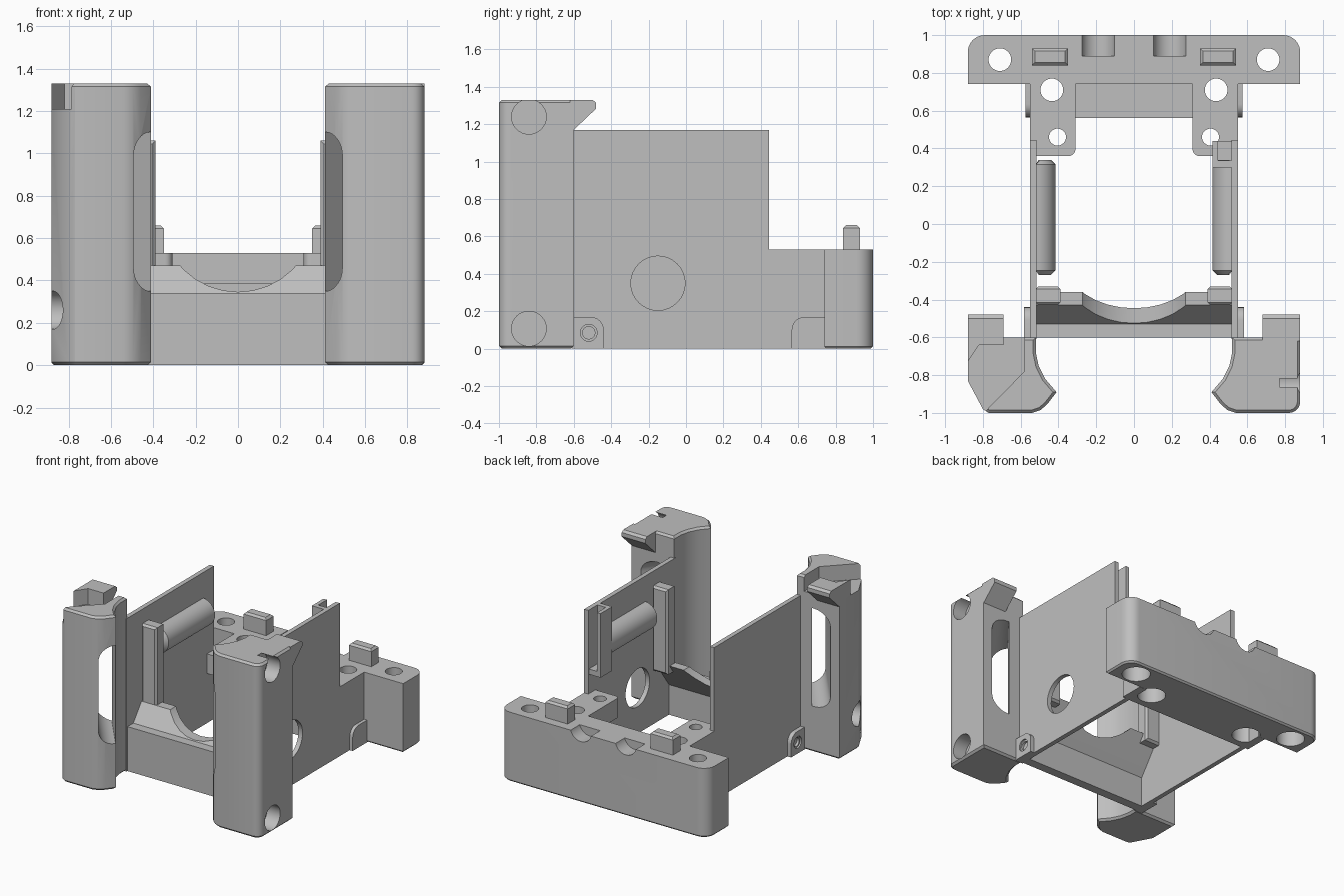
import bpy, bmesh, math
from mathutils import Vector, Matrix

if "Cube" in bpy.data.objects:
    bpy.data.objects.remove(bpy.data.objects["Cube"], do_unlink=True)

grey = bpy.data.materials.new("plain grey")
grey.use_nodes = True
COLOUR = (0.52, 0.52, 0.52, 1)
grey.diffuse_color = COLOUR
grey.node_tree.nodes["Principled BSDF"].inputs["Base Color"].default_value = COLOUR


def prism(name, pts, lo, hi, axis="z", bevel=0, rims=(0, 1)):
    """Extrude a 2D outline: axis z uses (x, y), x uses (y, z), y uses (x, z). Rims 0 (low) and 1 (high) are chamfered."""
    place = {"z": lambda a, b, c: (a, b, c),
             "x": lambda a, b, c: (c, a, b),
             "y": lambda a, b, c: (a, c, b)}[axis]
    bm = bmesh.new()
    face = bm.faces.new([bm.verts.new(place(a, b, lo)) for a, b in pts])
    low_rim = list(face.edges)
    ext = bmesh.ops.extrude_face_region(bm, geom=[face])
    high_rim = [e for e in ext["geom"] if isinstance(e, bmesh.types.BMEdge)]
    move = Vector(place(0, 0, hi - lo))
    bmesh.ops.translate(bm, vec=move, verts=[v for v in ext["geom"] if isinstance(v, bmesh.types.BMVert)])
    bmesh.ops.recalc_face_normals(bm, faces=bm.faces)
    if bevel:
        edges = [e for i in rims for e in (low_rim, high_rim)[i]]
        bmesh.ops.bevel(bm, geom=edges, offset=bevel, segments=1, affect="EDGES", profile=0.5)
    mesh = bpy.data.meshes.new(name)
    bm.to_mesh(mesh)
    bm.free()
    ob = bpy.data.objects.new(name, mesh)
    bpy.context.collection.objects.link(ob)
    mesh.materials.append(grey)
    return ob


def box(name, x, y, z, bevel=0, rims=(0, 1)):
    return prism(name, [(x[0], y[0]), (x[1], y[0]), (x[1], y[1]), (x[0], y[1])], *z, bevel=bevel, rims=rims)


def arc(cx, cy, r, start, end, n=10):
    angles = [math.radians(start + (end - start) * i / n) for i in range(n + 1)]
    return [(cx + r * math.cos(a), cy + r * math.sin(a)) for a in angles]


def rod(cx, cy, r, lo, hi, axis="z"):
    return prism("cutter", arc(cx, cy, r, 0, 348.75, 31), lo, hi, axis)


def cut(ob, *cutters):
    for c in cutters:
        c.hide_render = True
        mod = ob.modifiers.new("cut", "BOOLEAN")
        mod.operation, mod.solver, mod.object = "DIFFERENCE", "EXACT", c
        bpy.context.view_layer.objects.active = ob
        bpy.ops.object.modifier_apply(modifier=mod.name)
        bpy.data.objects.remove(c, do_unlink=True)


def slot(s):
    """Slanted window from the lip's front to the pillar back, rounded on its outer side."""
    outline = [(0.06, 1.1), (0.06, 0.35)] + arc(-0.06 + 0.11, 0.46, 0.11, 270, 180, 8) + arc(-0.06 + 0.11, 0.99, 0.11, 180, 90, 8)
    c = prism("cutter", [(s * y, z) for y, z in outline], -0.4, 0.4, "x")
    c.data.transform(Matrix.Translation((s * 0.592, -0.765, 0)) @ Matrix.Rotation(math.radians(90 - s * 39), 4, "Z"))
    return c


# Front pillars, sharing the inner outline
inner = [(0.52, -0.6), (0.52, -0.68), (0.505, -0.75), (0.47, -0.82), (0.41, -0.89),
         (0.46, -0.955), (0.495, -0.985), (0.54, -1)]
hook = [(-0.62, 1.33), (-0.5, 1.33), (-0.48, 1.315), (-0.48, 1.285), (-0.5, 1.265), (-0.6, 1.17), (-0.62, 1.17)]

left_pillar = prism("left_pillar", inner + arc(0.82, -0.94, 0.06, -90, 0, 6) + [(0.88, -0.6)], 0, 1.33, bevel=0.015)
cut(left_pillar, slot(1), *[rod(-0.84, z, 0.093, 0.77, 1, "x") for z in (0.107, 1.24)])
prism("left_hook", hook, 0.68, 0.88, "x")

right_pillar = prism("right_pillar", [(-x, y) for x, y in inner] + [(-0.77, -1), (-0.8, -0.98), (-0.88, -0.83), (-0.88, -0.6)],
                     0, 1.33, bevel=0.015)
ledge = prism("cutter", [(-0.95, -1.05), (-0.83, -1.035), (-0.58, -0.78), (-0.58, -0.5), (-0.95, -0.5)], 1.21, 1.5)
cut(right_pillar, slot(-1), rod(-0.84, 0.26, 0.09, -1, -0.77, "x"), ledge)
prism("right_hook", hook, -0.88, -0.69, "x")
prism("right_hook_root", [(-0.69, -0.6), (-0.69, -0.64), (-0.82, -0.64), (-0.88, -0.73), (-0.88, -0.6)], 1.17, 1.33)

# Mirrored side parts
for s, side in ((1, "left"), (-1, "right")):
    def span(a, b):
        return tuple(sorted((s * a, s * b)))

    wall = prism(side + "_wall", [(-0.61, 0), (0.75, 0), (0.75, 0.53), (0.445, 0.53), (0.445, 1.17), (-0.61, 1.17)],
                 *span(0.515, 0.55), "x")
    if side == "left":
        cut(wall, rod(-0.15, 0.35, 0.145, 0.4, 0.7, "x"))

    # Outer feet with one rounded corner
    front_foot = prism(side + "_front_foot", [(-0.61, 0), (-0.44, 0)] + arc(-0.51, 0.1, 0.07, 0, 90, 6) + [(-0.61, 0.17)],
                       *span(0.54, 0.582), "x")
    cut(front_foot, rod(-0.52, 0.085, 0.045, *span(0.57, 0.7), "x"), rod(-0.52, 0.085, 0.033, *span(0.552, 0.7), "x"))
    prism(side + "_back_foot", [(0.75, 0), (0.565, 0)] + arc(0.635, 0.1, 0.07, 180, 90, 6) + [(0.75, 0.17)],
          *span(0.54, 0.575), "x")

    # Roll and upright post inside the wall
    prism(side + "_roll", [(s * x, z) for x, z in arc(0.52, 0.87, 0.105, 90, 270, 16)], -0.27, 0.34, "y", bevel=0.025)
    prism(side + "_post", [(s * x, z) for x, z in ((0.52, 0.41), (0.39, 0.41), (0.39, 1.06), (0.52, 1.06))],
          -0.43, -0.33, "y", bevel=0.015)

    # Back arm with two screw holes
    arm = prism(side + "_arm", [(s * x, y) for x, y in [(0.55, 0.78), (0.55, 0.36)] + arc(0.345, 0.395, 0.035, -90, -180, 5)
                                + [(0.31, 0.78)]], 0.38, 0.53)
    cut(arm, rod(s * 0.435, 0.71, 0.06, -0.1, 0.7), rod(s * 0.405, 0.46, 0.045, -0.1, 0.7))
    box(side + "_peg", span(0.35, 0.54), (0.84, 0.93), (0.5, 0.66), 0.015, rims=(1,))

# Groove for a thin board at the back of the left wall
box("channel_plate", (0.415, 0.445), (0.3, 0.44), (0.68, 1.17))
box("channel_web", (0.415, 0.53), (0.3, 0.335), (0.68, 1.17))
box("channel_floor", (0.415, 0.53), (0.3, 0.44), (0.68, 0.72))

# Front sill and sloping saddle
box("front_sill", (-0.54, 0.54), (-0.6, -0.53), (0, 0.34))
saddle = prism("saddle", [(-0.53, 0.34), (-0.43, 0.47), (-0.36, 0.47), (-0.45, 0.34), (-0.53, 0.23)], -0.52, 0.52, "x")
cut(saddle, rod(0, 0.711, 0.365, -0.8, -0.2, "y"))

# Back block with rounded rear corners and a low bridge, sharing the counterbored holes
block = prism("back_block", [(-0.88, 0.74), (0.88, 0.74)] + arc(0.79, 0.91, 0.09, 0, 90, 8)
              + arc(-0.79, 0.91, 0.09, 90, 180, 8), 0, 0.53, bevel=0.012, rims=(0,))
bridge = box("back_bridge", (-0.54, 0.54), (0.56, 0.76), (0, 0.385))
for s in (1, -1):
    cut(block, rod(s * 0.71, 0.87, 0.06, -0.1, 0.7), rod(s * 0.71, 0.87, 0.1, -0.1, 0.2),
        rod(s * 0.19, 0.555, 0.09, 0.89, 1.1, "y"))
    for part in (block, bridge):
        cut(part, rod(s * 0.435, 0.71, 0.06, -0.1, 0.7), rod(s * 0.435, 0.71, 0.1, -0.1, 0.2))

bpy.ops.object.select_all(action="DESELECT")
for ob in bpy.context.scene.objects:
    if ob.type == "MESH":
        ob.select_set(True)
        bpy.context.view_layer.objects.active = ob
bpy.ops.object.shade_smooth_by_angle(angle=math.radians(30))
